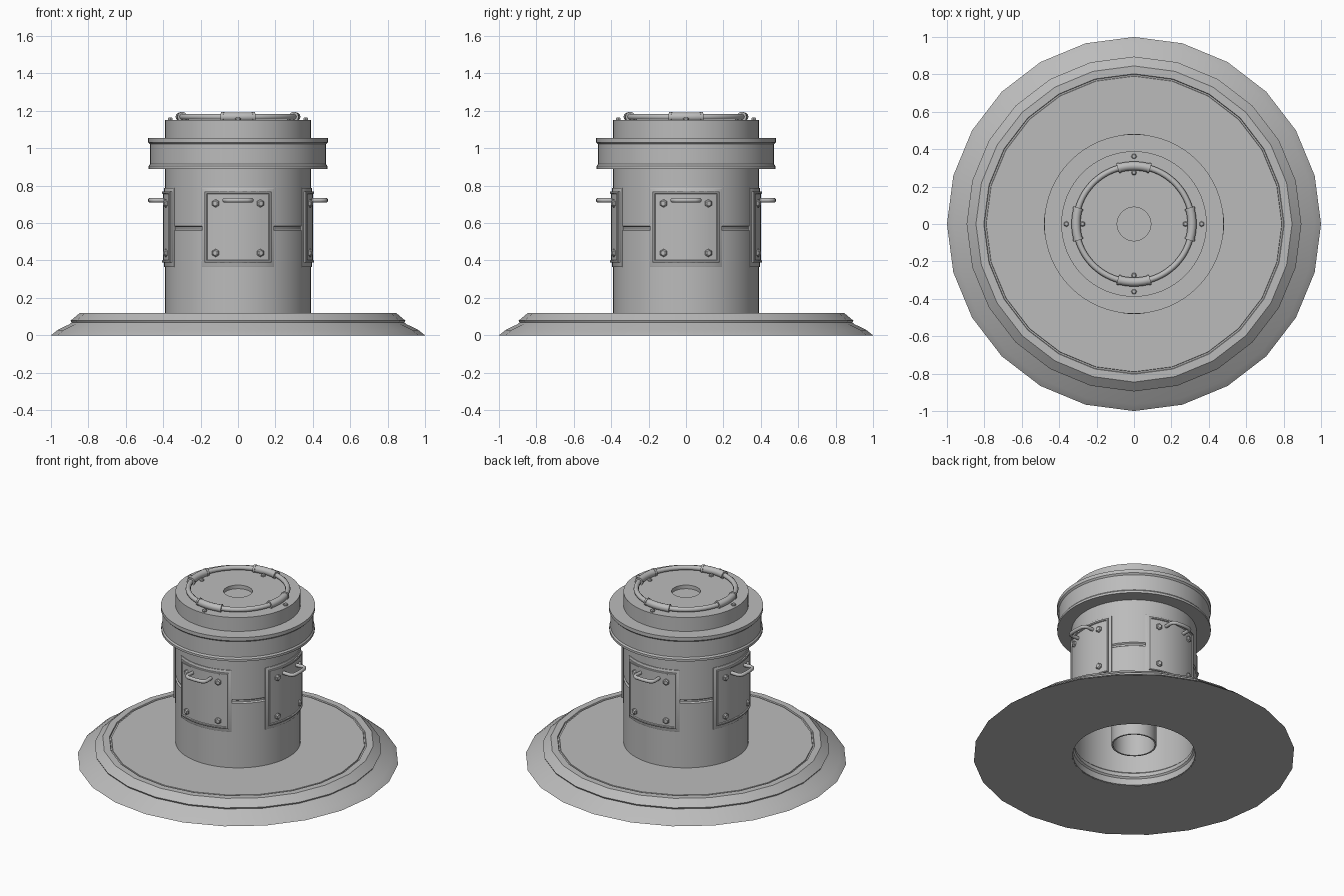
import bpy, bmesh, math
from mathutils import Matrix, Vector

if "Cube" in bpy.data.objects:
    bpy.data.objects.remove(bpy.data.objects["Cube"])

gray = bpy.data.materials.new("steel_gray")
gray.diffuse_color = (0.5, 0.5, 0.5, 1)
gray.use_nodes = True
gray.node_tree.nodes["Principled BSDF"].inputs["Base Color"].default_value = gray.diffuse_color


def finish(bm, name, angle=30):
    bmesh.ops.remove_doubles(bm, verts=bm.verts, dist=1e-5)
    bmesh.ops.recalc_face_normals(bm, faces=bm.faces)
    me = bpy.data.meshes.new(name)
    bm.to_mesh(me)
    bm.free()
    ob = bpy.data.objects.new(name, me)
    me.materials.append(gray)
    bpy.context.collection.objects.link(ob)
    bpy.ops.object.select_all(action='DESELECT')
    ob.select_set(True)
    bpy.context.view_layer.objects.active = ob
    bpy.ops.object.shade_smooth_by_angle(angle=math.radians(angle))
    return ob


def lathe(name, profile, sides, closed=False):
    """Revolve (radius, z) points about the z axis."""
    bm = bmesh.new()
    pts = profile + profile[:1] if closed else profile
    vs = [bm.verts.new((r, 0, z)) for r, z in pts]
    es = [bm.edges.new(p) for p in zip(vs, vs[1:])]
    bmesh.ops.spin(bm, geom=vs + es, cent=(0, 0, 0), axis=(0, 0, 1),
                   angle=2 * math.pi, steps=sides, use_merge=True)
    return finish(bm, name)


def tube(name, path, radius, sides=10, closed=False):
    """Round bar swept along a path of points."""
    bm = bmesh.new()
    n = len(path)
    rings = []
    for i, p in enumerate(path):
        a = path[(i - 1) % n] if closed or i else p
        b = path[(i + 1) % n] if closed or i < n - 1 else p
        t = (b - a).normalized()
        up = Vector((0, 0, 1))
        side = t.cross(up).normalized()
        rings.append([bm.verts.new(p + radius * (side * math.cos(k * math.tau / sides)
                      + up * math.sin(k * math.tau / sides))) for k in range(sides)])
    for i in range(n if closed else n - 1):
        r0, r1 = rings[i], rings[(i + 1) % n]
        for k in range(sides):
            bm.faces.new((r0[k], r0[k - 1], r1[k - 1], r1[k]))
    if not closed:
        bm.faces.new(rings[0])
        bm.faces.new(rings[-1])
    return finish(bm, name, 40)


def curved_panel(name, layers, seg=8):
    """Plate hugging the barrel on its +x side; layers are (half width, z0, z1, radius)."""
    bm = bmesh.new()
    loops = []
    for w, z0, z1, r in layers:
        h = math.asin(w / 0.4)
        angs = [-h + 2 * h * i / seg for i in range(seg + 1)]
        loops.append([bm.verts.new((r * math.cos(a), r * math.sin(a), z))
                      for z, row in ((z0, angs), (z1, angs[::-1])) for a in row])
    n = len(loops[0])
    for lo, hi in zip(loops, loops[1:]):
        for i in range(n):
            bm.faces.new((lo[i], lo[(i + 1) % n], hi[(i + 1) % n], hi[i]))
    top = loops[-1]
    for i in range(seg):
        bm.faces.new((top[i], top[i + 1], top[n - 2 - i], top[n - 1 - i]))
    return finish(bm, name)


def bolt(name, loc, axis, radius, height):
    """Hexagonal bolt head with a chamfered top."""
    bm = bmesh.new()
    rot = Vector(axis).to_track_quat('Z', 'Y').to_matrix().to_4x4()
    for r0, r1, h, off in ((radius, radius, height * .6, 0),
                           (radius, radius * .65, height * .4, height * .6)):
        bmesh.ops.create_cone(bm, cap_ends=True, segments=6, radius1=r0, radius2=r1, depth=h,
                              matrix=Matrix.Translation(loc) @ rot
                              @ Matrix.Translation((0, 0, off + h / 2)))
    return finish(bm, name)


def arc(radius, z, a0, a1, n):
    return [Vector((radius * math.cos(a0 + (a1 - a0) * i / n),
                    radius * math.sin(a0 + (a1 - a0) * i / n), z)) for i in range(n + 1)]


# wide stepped base plate
lathe("base_plate", [(.388, 0), (1, 0), (.965, .028), (.9, .06), (.89, .068), (.895, .078), (.845, .12),
                     (.803, .12), (.8, .113), (.792, .113), (.79, .118), (.388, .118)], 24, True)

# hollow barrel with seam groove, collar and lid
lathe("barrel", [(.38, .002), (.389, .002), (.389, .56), (.38, .567), (.38, .578), (.389, .585),
                 (.389, .89), (.478, .89), (.478, .905), (.47, .915), (.47, 1.022),
                 (.48, 1.032), (.48, 1.055), (.389, 1.055), (.389, 1.15), (.09, 1.15),
                 (.09, 1.125), (0, 1.125), (0, 1.1), (.38, 1.1), (.38, .09),
                 (.37, .08), (.37, .055), (.38, .045)], 64, True)

# inner pipe hanging inside the barrel
lathe("inner_pipe", [(.13, .07), (.14, .07), (.14, 1.105), (.13, 1.105)], 32, True)

# ring rail on the lid
tube("lid_ring", arc(.31, 1.168, 0, math.tau, 64)[:-1], .016, closed=True)

for q in range(4):
    turn = Matrix.Rotation(q * math.pi / 2, 4, 'Z')
    parts = []

    # ring clamp with end collars and bolt tabs
    parts.append(tube("ring_clamp", arc(.31, 1.168, -.27, .27, 10), .024, 12))
    for s in (-1, 1):
        parts.append(tube("clamp_lip", arc(.31, 1.168, s * .24, s * .285, 2), .027, 12))
    for r in (.275, .362):
        parts.append(bolt("clamp_bolt", (r, 0, 1.148), (0, 0, 1), .015, .016))

    # access hatch: backing trim, raised rim and recessed face
    parts.append(curved_panel("hatch_trim", [(.196, .365, .787, .384), (.196, .365, .787, .394),
                                             (.192, .369, .783, .396)]))
    parts.append(curved_panel("hatch", [(.178, .388, .77, .39), (.178, .388, .77, .404),
                                        (.174, .392, .766, .407), (.166, .4, .758, .407),
                                        (.163, .403, .755, .401)]))
    for y in (-.118, .118):
        for z in (.44, .705):
            a = math.asin(y / .4)
            d = Vector((math.cos(a), math.sin(a), 0))
            parts.append(bolt("hatch_bolt", d * .4 + Vector((0, 0, z)), d, .021, .015))

    # grab handle
    path = [(.395, -.07), (.44, -.072), (.458, -.066), (.467, -.05), (.47, 0),
            (.467, .05), (.458, .066), (.44, .072), (.395, .07)]
    parts.append(tube("hatch_handle", [Vector((x, y, .722)) for x, y in path], .012))

    for ob in parts:
        ob.data.transform(turn)
